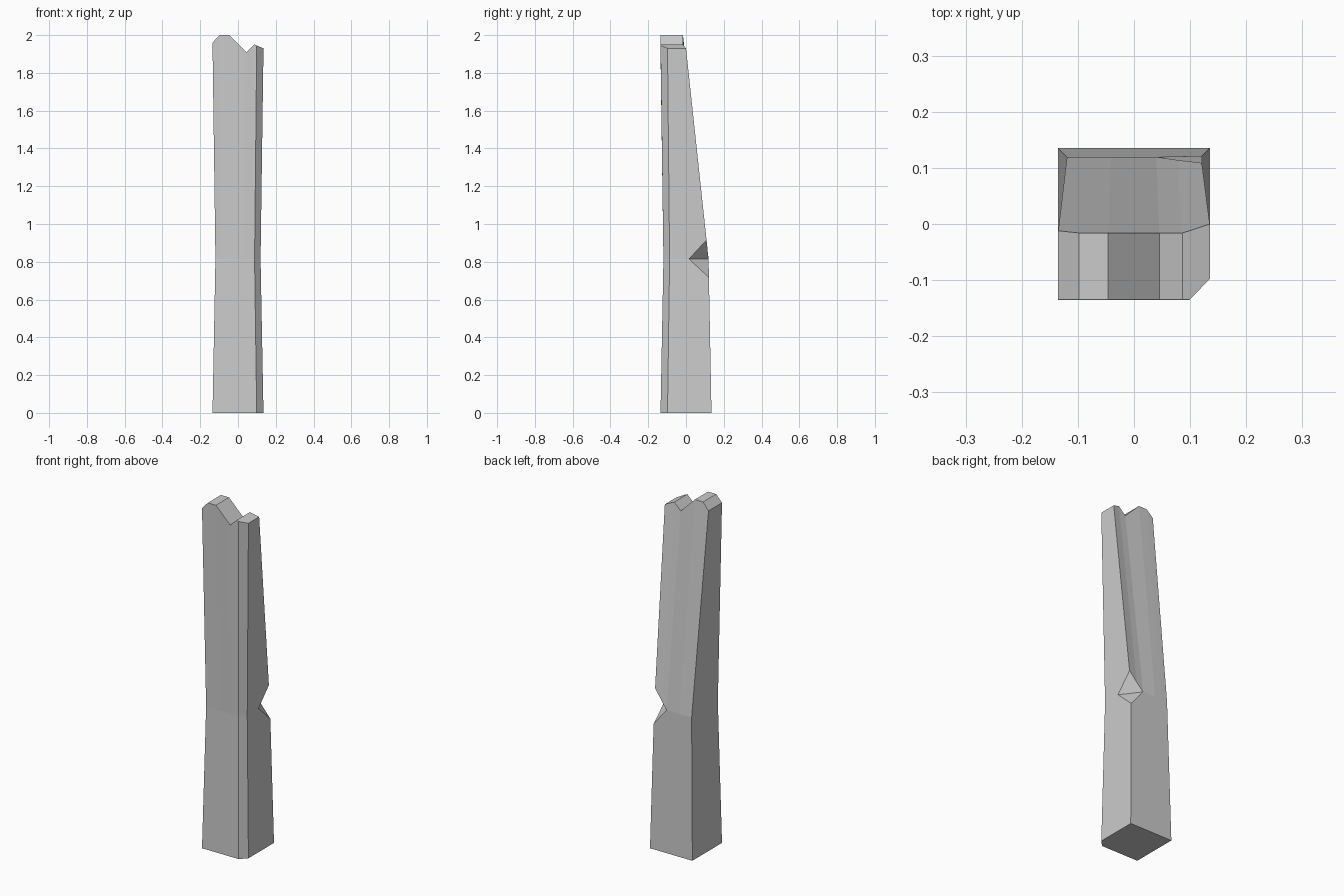
import bpy, bmesh
from mathutils import Vector

if "Cube" in bpy.data.objects:
    bpy.data.objects.remove(bpy.data.objects["Cube"])

# Columns across the post: x, z of the broken top, front y, back y at the top
COLS = [(-0.135, 1.96, -0.135, -0.012),
        (-0.098, 2.00, -0.135, -0.016),
        (-0.046, 2.00, -0.135, -0.016),
        (0.045, 1.91, -0.135, -0.016),
        (0.086, 1.95, -0.135, -0.016),
        (0.099, 1.945, -0.135, -0.012),
        (0.135, 1.93, -0.098, 0.0)]
MID_Z, MID = 0.815, 0.885   # waist height and narrowing
HALF = 0.135


def make_object(name, bm):
    bmesh.ops.recalc_face_normals(bm, faces=bm.faces)
    me = bpy.data.meshes.new(name)
    bm.to_mesh(me)
    bm.free()
    ob = bpy.data.objects.new(name, me)
    bpy.context.collection.objects.link(ob)
    return ob


# Post: three levels (base, waist, jagged top) of front and back points
bm = bmesh.new()
front, back = [], []
for x, top, fy, by in COLS:
    f = [(x, fy, 0), (x * MID, fy * MID, MID_Z), (x, fy, top)]
    b = [(x, HALF, 0), (x * MID, HALF * MID, MID_Z), (x, by, top)]
    front.append([bm.verts.new(p) for p in f])
    back.append([bm.verts.new(p) for p in b])
n = len(COLS)
for i in range(n - 1):
    for side in (front, back):
        for k in range(2):
            bm.faces.new((side[i][k], side[i + 1][k], side[i + 1][k + 1], side[i][k + 1]))
    for k in (0, 2):
        bm.faces.new((front[i][k], front[i + 1][k], back[i + 1][k], back[i][k]))
for i in (0, n - 1):
    for k in range(2):
        bm.faces.new((front[i][k], back[i][k], back[i][k + 1], front[i][k + 1]))
post = make_object("broken_post", bm)

# Notch cutter: triangular wedge along the notch floor on the back right edge
a = Vector((0.12, 0.015, MID_Z))
b = Vector((0.04, 0.12, MID_Z))
along = (b - a).normalized()
out = Vector((-along.y, along.x, 0))
if out.x < 0:
    out = -out
bm = bmesh.new()
ends = []
for p in (a - along * 0.2, b + along * 0.2):
    tips = (p, p + out * 0.15 + Vector((0, 0, 0.15 * 1.75)),
            p + out * 0.15 - Vector((0, 0, 0.15 * 1.5)))
    ends.append([bm.verts.new(t) for t in tips])
for e in ends:
    bm.faces.new(e)
for i in range(3):
    j = (i + 1) % 3
    bm.faces.new((ends[0][i], ends[0][j], ends[1][j], ends[1][i]))
cutter = make_object("notch_cutter", bm)
cutter.hide_render = True

# Cut the notch and drop the cutter
mod = post.modifiers.new("notch", 'BOOLEAN')
mod.operation = 'DIFFERENCE'
mod.solver = 'EXACT'
mod.object = cutter
bpy.context.view_layer.objects.active = post
post.select_set(True)
bpy.ops.object.modifier_apply(modifier=mod.name)
bpy.data.objects.remove(cutter)
